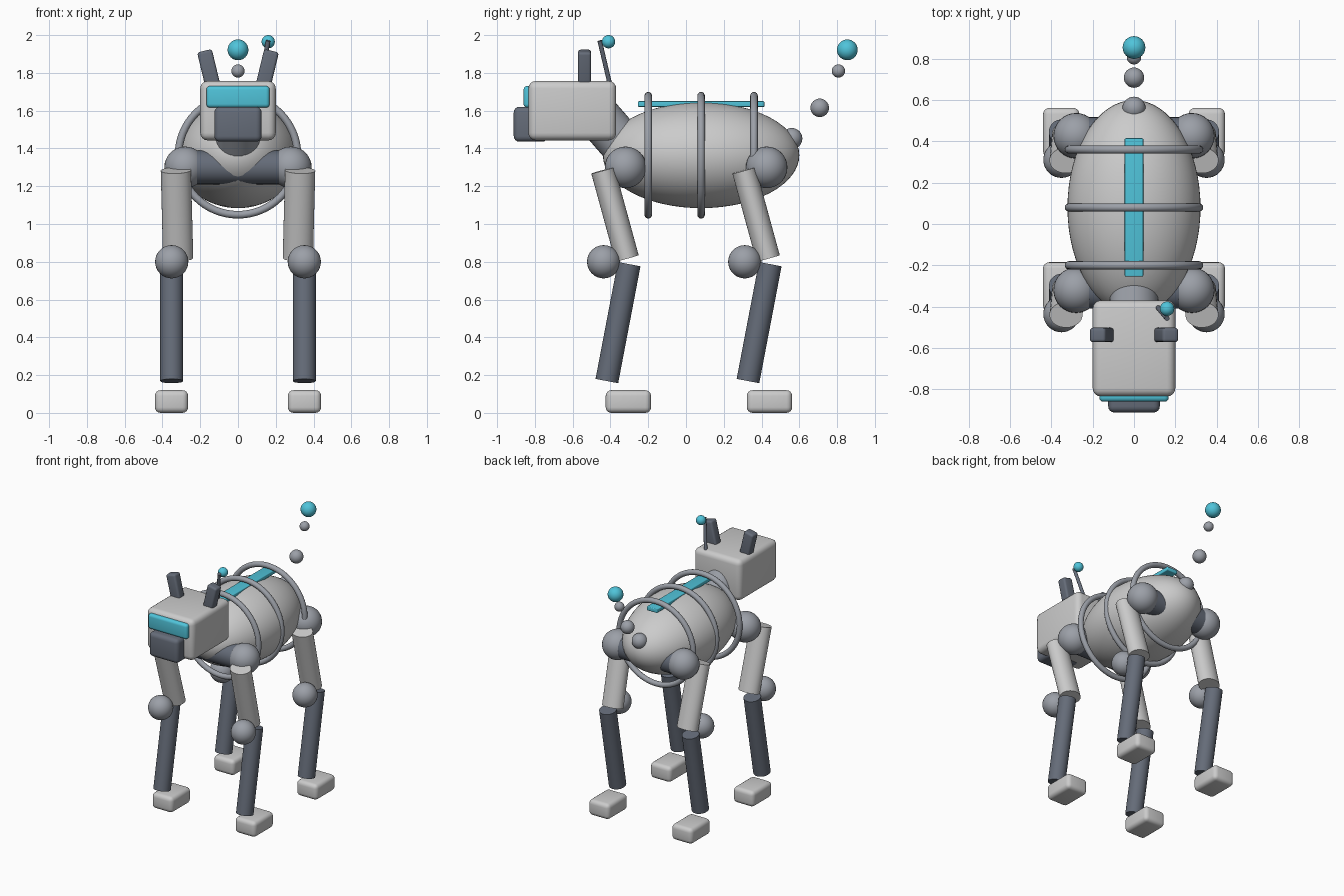
import bpy, bmesh
from math import radians, pi
from mathutils import Vector

if "Cube" in bpy.data.objects:
    bpy.data.objects.remove(bpy.data.objects["Cube"])


def material(name, rgb):
    m = bpy.data.materials.new(name)
    m.diffuse_color = (*rgb, 1)
    m.use_nodes = True
    m.node_tree.nodes["Principled BSDF"].inputs["Base Color"].default_value = m.diffuse_color
    return m


LIGHT = material("light_shell", (0.75, 0.75, 0.76))
MID = material("joint_grey", (0.33, 0.35, 0.39))
DARK = material("dark_slate", (0.13, 0.15, 0.19))
CYAN = material("cyan_glow", (0.08, 0.55, 0.7))


def finish(name, mat):
    o = bpy.context.object
    o.name = name
    o.data.materials.append(mat)
    bpy.ops.object.shade_smooth_by_angle(angle=radians(40))
    return o


def ball(name, loc, r, mat, scale=(1, 1, 1), seg=32):
    bpy.ops.mesh.primitive_uv_sphere_add(segments=seg, ring_count=seg // 2, radius=r, location=loc)
    bpy.context.object.scale = scale
    return finish(name, mat)


def rod(name, loc, r, length, mat, rot=(0, 0, 0), flat=1.0):
    bpy.ops.mesh.primitive_cylinder_add(vertices=32, radius=r, depth=length, location=loc,
                                        rotation=[radians(a) for a in rot])
    bpy.context.object.scale = (1, flat, 1)
    return finish(name, mat)


def box(name, loc, size, bevel, mat, rot=(0, 0, 0)):
    bpy.ops.mesh.primitive_cube_add(size=1, location=loc, rotation=[radians(a) for a in rot])
    me = bpy.context.object.data
    bm = bmesh.new()
    bm.from_mesh(me)
    bmesh.ops.scale(bm, vec=size, verts=bm.verts)
    bmesh.ops.bevel(bm, geom=bm.edges[:], offset=bevel, segments=4, profile=0.5, affect='EDGES')
    bm.to_mesh(me)
    bm.free()
    return finish(name, mat)


# Torso, hoops and back strip
ball("torso", (0, 0.08, 1.364), 1, LIGHT, (0.322, 0.52, 0.28), 64)
for i, y in enumerate((-0.20, 0.08, 0.36)):
    bpy.ops.mesh.primitive_torus_add(location=(0, y, 1.364), rotation=(pi / 2, 0, 0),
                                     major_radius=0.315, minor_radius=0.02,
                                     major_segments=64, minor_segments=16)
    finish(f"torso_hoop_{i + 1}", MID)
box("back_strip", (0, 0.08, 1.635), (0.09, 0.67, 0.03), 0.006, CYAN)

# Neck and head
rod("neck", (0, -0.40, 1.494), 0.118, 0.30, MID, (41, 0, 0))
box("head", (0, -0.602, 1.60), (0.40, 0.465, 0.315), 0.04, LIGHT)
box("visor", (0, -0.83, 1.673), (0.335, 0.06, 0.115), 0.02, CYAN)
box("muzzle", (0, -0.822, 1.528), (0.25, 0.18, 0.185), 0.03, DARK)

# Antenna
base, tip = Vector((0.115, -0.403, 1.74)), Vector((0.16, -0.457, 1.97))
a = rod("antenna_rod", (base + tip) / 2, 0.012, (tip - base).length, DARK)
a.rotation_euler = (tip - base).to_track_quat('Z', 'Y').to_euler()
ball("antenna_tip", (0.16, -0.41, 1.965), 0.035, CYAN)

# Ears and legs, mirrored left and right
for s, side in ((-1, "right"), (1, "left")):
    box(f"ear_{side}", (s * 0.152, -0.537, 1.81), (0.08, 0.07, 0.22), 0.015, DARK, (0, s * 13.5, 0))
    for end, y in (("front", -0.32), ("rear", 0.427)):
        n = f"{end}_{side}"
        ball(f"hip_{n}", (s * 0.28, y, 1.30), 0.11, MID)
        rod(f"upper_leg_{n}", (s * 0.323, y - 0.056, 1.051), 0.08, 0.483, LIGHT,
            (15.3, s * 1.5, 0), 0.8)
        ball(f"knee_{n}", (s * 0.351, y - 0.116, 0.80), 0.088, MID)
        rod(f"lower_leg_{n}", (s * 0.351, y - 0.04, 0.478), 0.061, 0.63, DARK, (-10.8, 0, 0))
        box(f"foot_{n}", (s * 0.352, y + 0.015, 0.06), (0.176, 0.24, 0.12), 0.03, LIGHT)

# Axles joining the hips through the torso
for end, y in (("front", -0.32), ("rear", 0.427)):
    rod(f"axle_{end}", (0, y, 1.30), 0.09, 0.54, DARK, (0, 90, 0))

# Tail of floating beads
for i, (y, z, r, mat) in enumerate(((0.56, 1.452, 0.056, MID), (0.708, 1.615, 0.049, MID),
                                    (0.807, 1.81, 0.035, MID), (0.854, 1.922, 0.055, CYAN))):
    ball(f"tail_bead_{i + 1}", (0, y, z), r, mat)
